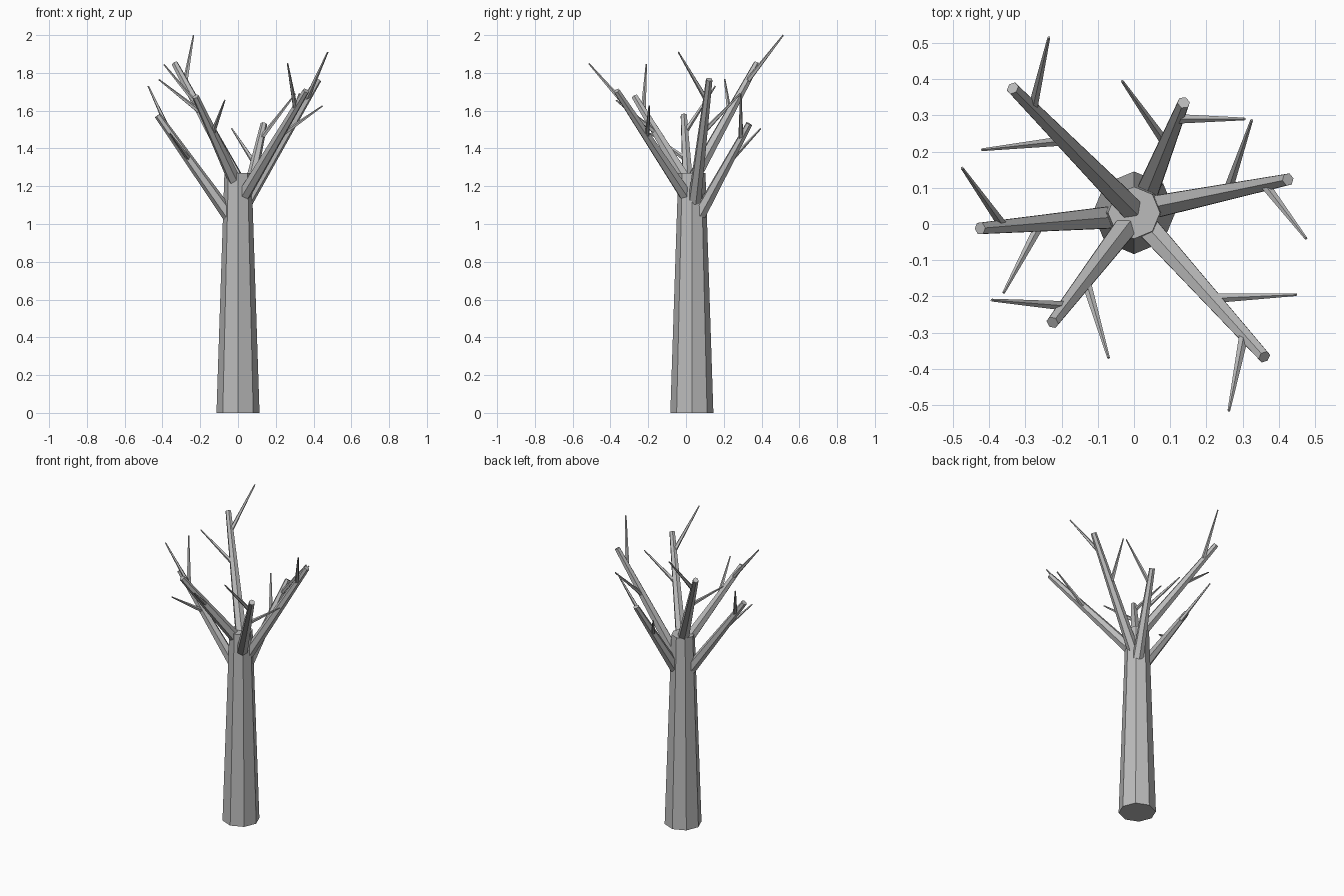
import bpy, bmesh
from mathutils import Vector, Matrix

if "Cube" in bpy.data.objects:
    bpy.data.objects.remove(bpy.data.objects["Cube"])

bark = bpy.data.materials.new("grey bark")
bark.diffuse_color = (0.5, 0.5, 0.5, 1)
bark.use_nodes = True
bark.node_tree.nodes["Principled BSDF"].inputs["Base Color"].default_value = bark.diffuse_color


def limb(name, start, end, r1, r2, sides):
    """Flat-sided tapered limb running from start to end."""
    a, b = Vector(start), Vector(end)
    d = b - a
    rot = d.to_track_quat('Z', 'Y').to_matrix().to_4x4()
    bm = bmesh.new()
    bmesh.ops.create_cone(bm, cap_ends=True, segments=sides, radius1=r1,
                          radius2=r2, depth=d.length,
                          matrix=Matrix.Translation((a + b) / 2) @ rot)
    me = bpy.data.meshes.new(name)
    bm.to_mesh(me)
    bm.free()
    me.materials.append(bark)
    ob = bpy.data.objects.new(name, me)
    bpy.context.collection.objects.link(ob)


# Trunk
limb("trunk", (0, 0.031, 0), (0, 0.031, 1.27), 0.114, 0.072, 8)

# Branches: start, end, then tips of the outer and the inner twig
branches = [
    ((-0.01, 0.045, 1.25), (-0.335, 0.375, 1.85), (-0.235, 0.515, 2.0), (-0.42, 0.205, 1.765)),
    ((0.03, 0.072, 1.05), (0.137, 0.335, 1.53), (0.305, 0.29, 1.69), (-0.033, 0.395, 1.505)),
    ((0.045, 0.045, 1.12), (0.425, 0.123, 1.765), (0.475, -0.04, 1.91), (0.325, 0.287, 1.69)),
    ((0.03, 0.0, 1.15), (0.36, -0.367, 1.705), (0.262, -0.515, 1.85), (0.448, -0.195, 1.625)),
    ((-0.018, -0.002, 1.23), (-0.225, -0.272, 1.675), (-0.393, -0.21, 1.845), (-0.07, -0.37, 1.655)),
    ((-0.045, 0.02, 1.04), (-0.425, -0.012, 1.575), (-0.475, 0.155, 1.73), (-0.36, -0.19, 1.48)),
]
for i, (s, e, outer, inner) in enumerate(branches, 1):
    limb(f"branch_{i}", s, e, 0.036, 0.018, 6)
    for label, t, tip in (("outer", 0.83, outer), ("inner", 0.56, inner)):
        limb(f"twig_{i}_{label}", Vector(s).lerp(Vector(e), t), tip, 0.014, 0.004, 5)
